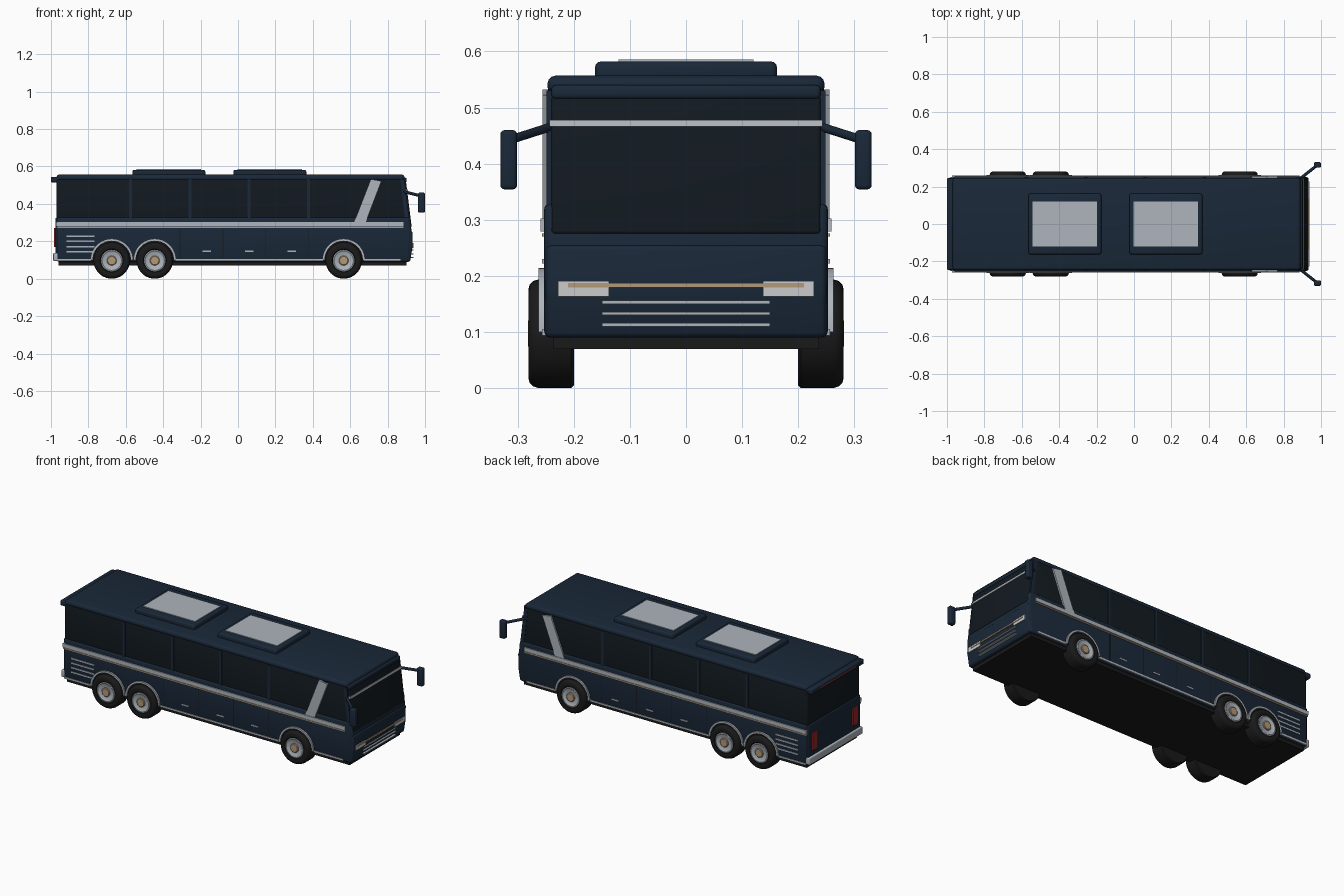
import bpy, bmesh, math
from mathutils import Vector

if "Cube" in bpy.data.objects:
    bpy.data.objects.remove(bpy.data.objects["Cube"])


def mat(name, c):
    m = bpy.data.materials.new(name)
    m.diffuse_color = (*c, 1)
    m.use_nodes = True
    m.node_tree.nodes["Principled BSDF"].inputs["Base Color"].default_value = m.diffuse_color
    return m


NAVY = mat("navy_paint", (0.01, 0.021, 0.04))
GLASS = mat("dark_glass", (0.006, 0.010, 0.014))
BLACK = mat("black_rubber", (0.010, 0.010, 0.011))
SILVER = mat("silver_trim", (0.42, 0.46, 0.50))
GOLD = mat("gold_trim", (0.45, 0.32, 0.19))
RED = mat("red_lens", (0.30, 0.02, 0.02))
LAMP = mat("lamp_lens", (0.72, 0.74, 0.72))


def finish(name, bm, m, bevel=0.0, segs=3):
    bmesh.ops.recalc_face_normals(bm, faces=bm.faces)
    me = bpy.data.meshes.new(name)
    if bevel:
        bmesh.ops.bevel(bm, geom=bm.edges[:], offset=bevel, segments=segs,
                        affect='EDGES', profile=0.5, clamp_overlap=True)
    bm.to_mesh(me)
    bm.free()
    me.materials.append(m)
    ob = bpy.data.objects.new(name, me)
    bpy.context.collection.objects.link(ob)
    bpy.ops.object.select_all(action='DESELECT')
    ob.select_set(True)
    bpy.context.view_layer.objects.active = ob
    bpy.ops.object.shade_smooth_by_angle(angle=math.radians(35))
    return ob


def prism(name, pts, y0, y1, m, bevel=0.0):
    """Side profile in x,z extruded across y."""
    bm = bmesh.new()
    f = bm.faces.new([bm.verts.new((x, y0, z)) for x, z in pts])
    ext = bmesh.ops.extrude_face_region(bm, geom=[f])
    vs = [g for g in ext["geom"] if isinstance(g, bmesh.types.BMVert)]
    bmesh.ops.translate(bm, verts=vs, vec=(0, y1 - y0, 0))
    return finish(name, bm, m, bevel)


def box(name, x0, x1, y0, y1, z0, z1, m, bevel=0.0):
    return prism(name, [(x0, z0), (x1, z0), (x1, z1), (x0, z1)], y0, y1, m, bevel)


def lathe(name, prof, cx, cz, side, m, n=40):
    """Profile of (radius, y) spun about the wheel axle."""
    bm = bmesh.new()
    vs = [bm.verts.new((cx + r, y * side, cz)) for r, y in prof]
    es = [bm.edges.new(p) for p in zip(vs, vs[1:])]
    bmesh.ops.spin(bm, geom=vs + es, cent=(cx, 0, cz), axis=(0, 1, 0),
                   angle=math.tau, steps=n, use_duplicate=False)
    bmesh.ops.remove_doubles(bm, verts=bm.verts, dist=1e-5)
    return finish(name, bm, m)


def arch(name, cx, cz, r0, r1, y0, y1, m, n=24):
    ang = [math.pi * i / n for i in range(n + 1)]
    pts = [(cx + r1 * math.cos(a), cz + r1 * math.sin(a)) for a in ang]
    pts += [(cx + r0 * math.cos(a), cz + r0 * math.sin(a)) for a in reversed(ang)]
    return prism(name, pts, y0, y1, m)


# Main shell
prism("lower_body", [(-0.97, 0.09), (0.915, 0.09), (0.928, 0.25), (0.92, 0.33), (-0.97, 0.33)],
      -0.253, 0.253, NAVY, 0.012)
box("underbody_skirt", -0.96, 0.90, -0.237, 0.237, 0.07, 0.12, BLACK)
prism("cabin_glass", [(-0.97, 0.28), (0.92, 0.28), (0.888, 0.535), (-0.97, 0.535)],
      -0.247, 0.247, GLASS, 0.008)
box("roof", -0.97, 0.89, -0.247, 0.247, 0.522, 0.557, NAVY, 0.015)
box("windshield_header", 0.86, 0.902, -0.24, 0.24, 0.515, 0.54, NAVY, 0.008)
prism("windshield", [(0.88, 0.275), (0.929, 0.275), (0.898, 0.52), (0.86, 0.52)],
      -0.24, 0.24, GLASS, 0.006)

# Front end
prism("front_panel", [(0.88, 0.09), (0.92, 0.09), (0.933, 0.17), (0.933, 0.255), (0.88, 0.255)],
      -0.25, 0.25, NAVY, 0.01)
prism("windshield_strip", [(0.89, 0.466), (0.910, 0.466), (0.907, 0.478), (0.89, 0.478)],
      -0.243, 0.243, SILVER)
box("front_gold_bar", 0.925, 0.939, -0.21, 0.21, 0.179, 0.187, GOLD)
for i in range(3):
    z = 0.110 + 0.02 * i
    box("grille_bar", 0.91, 0.937, -0.15, 0.15, z, z + 0.006, SILVER)

# Rear end
box("rear_spoiler", -1.0, -0.95, -0.245, 0.245, 0.515, 0.545, NAVY, 0.006)
box("rear_brake_strip", -1.0005, -0.99, -0.17, 0.17, 0.526, 0.533, RED)
box("rear_bumper", -0.988, -0.95, -0.25, 0.25, 0.095, 0.138, SILVER, 0.006)
box("rear_panel", -0.976, -0.95, -0.245, 0.245, 0.10, 0.325, NAVY, 0.005)

# Roof hatches
for x in (-0.37, 0.17):
    box("roof_hatch", x - 0.195, x + 0.195, -0.162, 0.162, 0.545, 0.582, NAVY, 0.01)
    box("hatch_panel", x - 0.172, x + 0.172, -0.12, 0.12, 0.575, 0.586, SILVER)

WHEELS = (-0.675, -0.445, 0.565)
TIRE = [(0.0, 0.20), (0.092, 0.20), (0.097, 0.205), (0.097, 0.262), (0.094, 0.272),
        (0.087, 0.279), (0.078, 0.281), (0.062, 0.279), (0.056, 0.272), (0.0, 0.272)]
RIM = [(0.058, 0.268), (0.058, 0.278), (0.052, 0.279), (0.044, 0.274), (0.0, 0.274)]
HUB = [(0.026, 0.27), (0.026, 0.279), (0.022, 0.282), (0.0, 0.282)]

for s in (-1, 1):
    def side(name, x0, x1, z0, z1, out, m, bevel=0.0, inner=0.235):
        return box(name, x0, x1, s * inner, s * out, z0, z1, m, bevel)

    # Belt line and sill trim
    side("belt_trim", -0.972, 0.885, 0.279, 0.302, 0.259, SILVER)
    side("belt_gold_line", -0.972, 0.885, 0.270, 0.276, 0.257, GOLD)
    for x0, x1 in ((-0.965, -0.785), (-0.335, 0.455), (0.675, 0.87)):
        side("sill_trim", x0, x1, 0.094, 0.105, 0.257, SILVER)

    # Window pillars, slash stripe and front pillar
    for x in (-0.575, -0.257, 0.06, 0.377):
        side("window_pillar", x - 0.008, x + 0.008, 0.30, 0.53, 0.25, NAVY)
    prism("slash_stripe", [(0.62, 0.30), (0.682, 0.30), (0.767, 0.522), (0.71, 0.532)],
          s * 0.24, s * 0.256, SILVER)
    prism("front_pillar", [(0.895, 0.30), (0.918, 0.30), (0.89, 0.53), (0.868, 0.53)],
          s * 0.235, s * 0.249, NAVY)

    # Luggage bay seams and handles, engine louvres
    for x in (-0.31, -0.08, 0.148, 0.376):
        side("bay_seam", x - 0.002, x + 0.002, 0.11, 0.265, 0.2535, BLACK)
    for x in (-0.168, 0.06, 0.288):
        side("bay_handle", x - 0.023, x + 0.023, 0.143, 0.150, 0.257, SILVER)
    for i in range(4):
        z = 0.141 + 0.027 * i
        side("engine_louvre", -0.917, -0.767, z, z + 0.008, 0.257, SILVER)

    # Wheels and arches
    for x in WHEELS:
        arch("wheel_arch_lining", x, 0.097, 0.03, 0.106, s * 0.24, s * 0.256, BLACK)
        arch("wheel_arch_trim", x, 0.10, 0.103, 0.114, s * 0.24, s * 0.263, SILVER)
        lathe("tire", TIRE, x, 0.097, s, BLACK)
        lathe("wheel_rim", RIM, x, 0.097, s, SILVER)
        lathe("wheel_hub", HUB, x, 0.097, s, GOLD, 24)

    # Lamps
    box("headlight", 0.915, 0.937, s * 0.137, s * 0.228, 0.163, 0.191, LAMP)
    box("tail_light", -0.985, -0.96, s * 0.165, s * 0.215, 0.17, 0.27, RED)

    # Mirrors on angled arms
    box("mirror_head", 0.962, 1.0, s * 0.301, s * 0.331, 0.354, 0.46, NAVY, 0.008)
    a, b = Vector((0.885, s * 0.24, 0.466)), Vector((0.98, s * 0.315, 0.442))
    bm = bmesh.new()
    bmesh.ops.create_cone(bm, cap_ends=True, segments=12, radius1=0.008, radius2=0.008,
                          depth=(b - a).length)
    arm = finish("mirror_arm", bm, NAVY)
    arm.location = (a + b) / 2
    arm.rotation_euler = (b - a).to_track_quat('Z', 'Y').to_euler()
